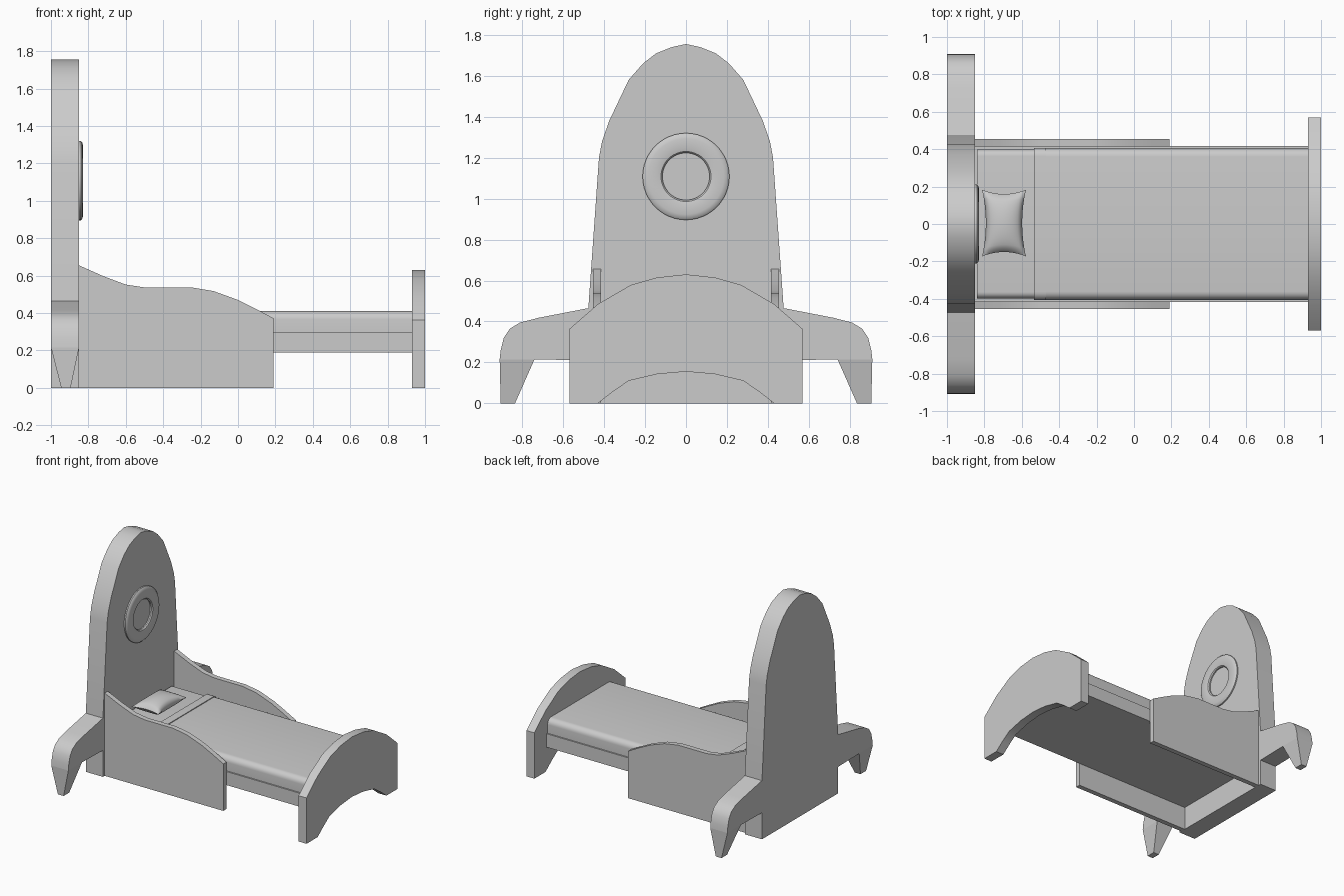
import bpy, bmesh, math
from mathutils import Vector

if "Cube" in bpy.data.objects:
    bpy.data.objects.remove(bpy.data.objects["Cube"])


def make(name, verts, faces, angle=30):
    me = bpy.data.meshes.new(name)
    bm = bmesh.new()
    vs = [bm.verts.new(v) for v in verts]
    for f in faces:
        bm.faces.new([vs[i] for i in f])
    bmesh.ops.remove_doubles(bm, verts=bm.verts[:], dist=1e-5)
    bmesh.ops.recalc_face_normals(bm, faces=bm.faces[:])
    bm.to_mesh(me)
    bm.free()
    ob = bpy.data.objects.new(name, me)
    bpy.context.collection.objects.link(ob)
    bpy.ops.object.select_all(action='DESELECT')
    ob.select_set(True)
    bpy.context.view_layer.objects.active = ob
    bpy.ops.object.shade_smooth_by_angle(angle=math.radians(angle))
    return ob


def loft(name, rings, cap=True, closed=False):
    """Skin equal-length closed rings of points."""
    n, m = len(rings[0]), len(rings)
    verts = [p for r in rings for p in r]
    faces = []
    for k in range(m if closed else m - 1):
        a, b = k * n, ((k + 1) % m) * n
        faces += [(a + i, a + (i + 1) % n, b + (i + 1) % n, b + i) for i in range(n)]
    if cap:
        faces += [tuple(range(n)), tuple(range((m - 1) * n, m * n))]
    return make(name, verts, faces)


def prism_x(name, pts, x0, x1):
    return loft(name, [[(x, y, z) for y, z in pts] for x in (x0, x1)])


def mirrored(half):
    """Complete a y-z outline from its +y half, listed from top to bottom."""
    return half + [(-y, z) for y, z in reversed(half) if y > 0]


# Headboard: rocket outline with side fins
head = [(0, 1.755), (0.07, 1.74), (0.145, 1.71), (0.21, 1.66), (0.28, 1.58),
        (0.375, 1.38), (0.41, 1.28), (0.425, 1.2), (0.477, 0.465), (0.72, 0.418),
        (0.81, 0.395), (0.86, 0.365), (0.89, 0.32), (0.905, 0.26), (0.91, 0.215),
        (0.74, 0.215), (0.477, 0.21), (0.477, 0)]
prism_x("headboard", mirrored(head), -1, -0.85)

# Tapered fin feet
for s, side in ((-1, "front"), (1, "back")):
    loft(side + "_fin_foot", [
        [(-1, s * .74, .215), (-.85, s * .74, .215), (-.85, s * .91, .215), (-1, s * .91, .215)],
        [(-.945, s * .835, 0), (-.895, s * .835, 0), (-.895, s * .905, 0), (-.945, s * .905, 0)]])

# Porthole ring on the headboard
section = [(0.212, -0.852), (0.212, -0.84), (0.203, -0.832), (0.185, -0.828),
           (0.14, -0.828), (0.122, -0.832), (0.115, -0.84), (0.115, -0.852)]
loft("porthole_ring", [[(x, r * math.cos(t), 1.108 + r * math.sin(t)) for r, x in section]
                       for t in (math.tau * k / 48 for k in range(48))], cap=False, closed=True)

# Footboard with arched top and arched cut-out
foot = [(0, 0.63), (0.14, 0.615), (0.27, 0.578), (0.43, 0.485), (0.57, 0.363), (0.57, 0), (0.43, 0)]
under = [(0.36, 0.055), (0.28, 0.11), (0.14, 0.143), (0, 0.155)]
half = foot + under
prism_x("footboard", half + [(-y, z) for y, z in reversed(half[1:-1])], 0.93, 1)

# Side panels with a wavy top
top = [(-0.85, 0.655), (-0.72, 0.597), (-0.6, 0.552), (-0.5, 0.537), (-0.25, 0.537),
       (-0.13, 0.517), (0, 0.47), (0.1, 0.42), (0.19, 0.372)]
wave = [(-0.85, 0)] + top + [(0.19, 0)]
for s, side in ((-1, "front"), (1, "back")):
    loft(side + "_side_panel", [[(x, s * y, z) for x, z in wave] for y in (0.415, 0.455)])

# Bed base
prism_x("bed_base", [(-.416, .19), (.416, .19), (.416, .297), (-.416, .297)], -0.85, 0.93)


def padded(name, w, z1, r, x0, x1):
    arc = [(w - r + r * math.cos(t), z1 - r + r * math.sin(t))
           for t in (math.pi / 2 * (1 - k / 6) for k in range(7))]
    return prism_x(name, mirrored(arc + [(w, 0.295)]), x0, x1)


# Mattress, blanket and folded sheet with rounded long edges
padded("mattress", 0.398, 0.398, 0.035, -0.84, 0.93)
padded("blanket", 0.405, 0.41, 0.045, -0.5, 0.93)
padded("sheet_fold", 0.407, 0.416, 0.045, -0.535, -0.47)

# Pillow: puffed grid with pinched corners
N = 16
verts, faces = [], []
for s in (1, -1):
    base = len(verts)
    for i in range(N + 1):
        for j in range(N + 1):
            u, v = 2 * i / N - 1, 2 * j / N - 1
            x = 0.117 * u * (1 - 0.17 * (1 - v * v))
            y = 0.178 * v * (1 - 0.13 * (1 - u * u))
            h = 0.055 * ((1 - u * u) * (1 - v * v)) ** 0.45
            verts.append(Vector((-0.695 + x, 0.005 + y, 0.45 + s * h)))
    for i in range(N):
        for j in range(N):
            a = base + i * (N + 1) + j
            faces.append((a, a + 1, a + N + 2, a + N + 1))
make("pillow", verts, faces, 60)
